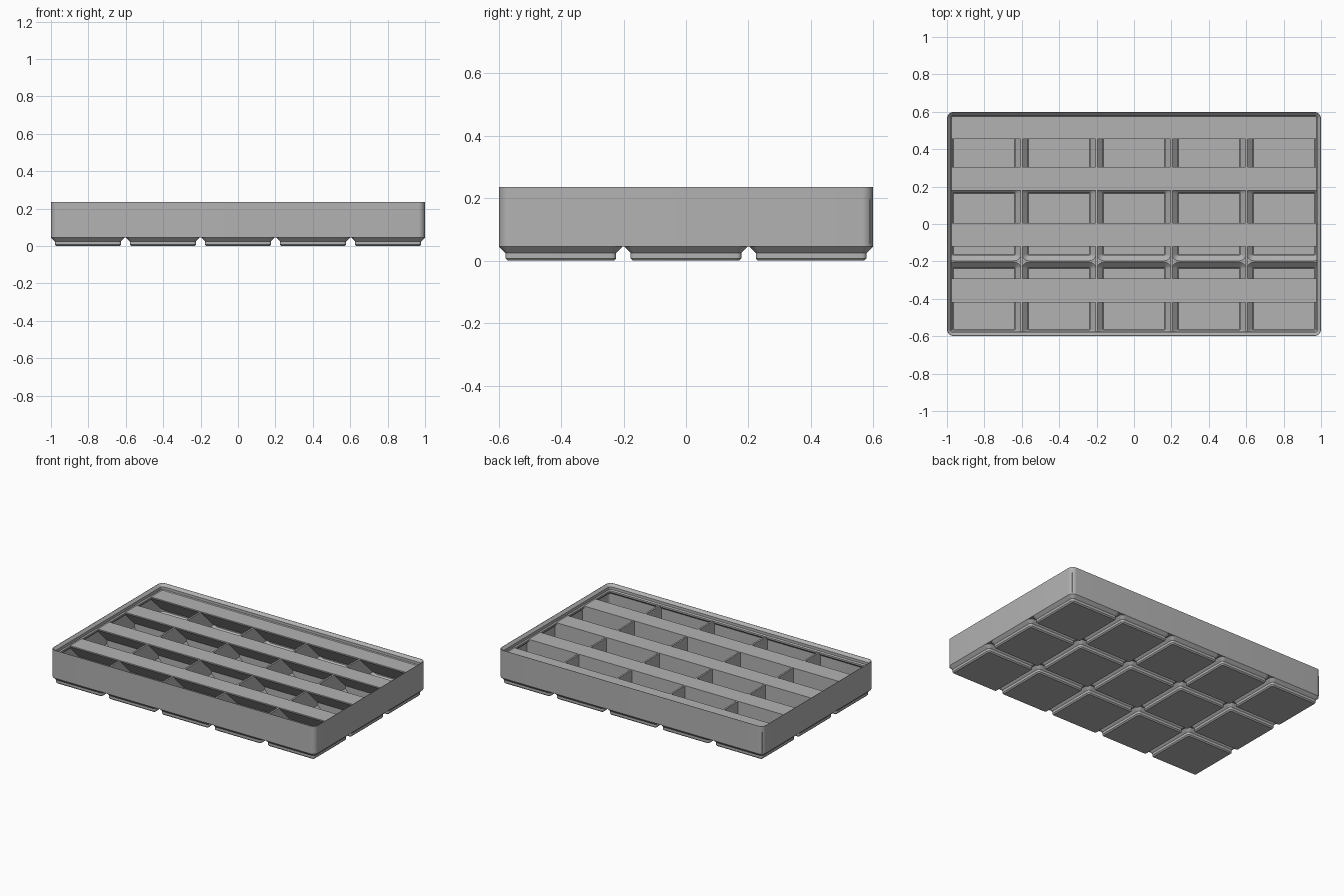
import bpy, bmesh, math

if "Cube" in bpy.data.objects:
    bpy.data.objects.remove(bpy.data.objects["Cube"])

grey = bpy.data.materials.new("plain grey")
grey.use_nodes = True
COLOUR = (0.45, 0.45, 0.45, 1)
grey.diffuse_color = COLOUR
grey.node_tree.nodes["Principled BSDF"].inputs["Base Color"].default_value = COLOUR

PITCH = 0.401
HX, HY, R = 1.0, 0.599, 0.036
COLS = [i * PITCH for i in range(-2, 3)]
ROWS = [i * PITCH for i in range(-1, 2)]


def finish(name, bm):
    bmesh.ops.recalc_face_normals(bm, faces=bm.faces)
    mesh = bpy.data.meshes.new(name)
    bm.to_mesh(mesh)
    bm.free()
    mesh.materials.append(grey)
    obj = bpy.data.objects.new(name, mesh)
    bpy.context.collection.objects.link(obj)
    return obj


def ring(bm, cx, cy, hx, hy, r, z, seg=8):
    """Rounded rectangle of vertices."""
    verts = []
    for q, (sx, sy) in enumerate([(1, 1), (-1, 1), (-1, -1), (1, -1)]):
        for k in range(seg + 1):
            a = (q + k / seg) * math.pi / 2
            verts.append(bm.verts.new((cx + sx * (hx - r) + r * math.cos(a),
                                       cy + sy * (hy - r) + r * math.sin(a), z)))
    return verts


def loft(bm, cx, cy, hx, hy, r, steps, closed=False):
    """Stack rounded rectangles; each step is (inset, z)."""
    rings = [ring(bm, cx, cy, hx - d, hy - d, max(r - d, 0.004), z) for d, z in steps]
    pairs = list(zip(rings, rings[1:]))
    if closed:
        pairs.append((rings[-1], rings[0]))
    else:
        bm.faces.new(rings[0])
        bm.faces.new(rings[-1])
    n = len(rings[0])
    for a, b in pairs:
        for i in range(n):
            j = (i + 1) % n
            bm.faces.new((a[i], a[j], b[j], b[i]))


def prism(bm, outline, place, start, end):
    """Extrude a 2D outline between two positions."""
    a = [bm.verts.new(place(u, v, start)) for u, v in outline]
    b = [bm.verts.new(place(u, v, end)) for u, v in outline]
    bm.faces.new(a)
    bm.faces.new(b)
    for i in range(len(a)):
        j = (i + 1) % len(a)
        bm.faces.new((a[i], a[j], b[j], b[i]))


def smooth(obj):
    bpy.ops.object.select_all(action='DESELECT')
    obj.select_set(True)
    bpy.context.view_layer.objects.active = obj
    bpy.ops.object.shade_smooth_by_angle(angle=math.radians(30))


# Outer wall with the stepped stacking lip
bm = bmesh.new()
loft(bm, 0, 0, HX, HY, R, [
    (0, 0.0455), (0, 0.236), (0.002, 0.236), (0.018, 0.219), (0.018, 0.201),
    (0.025, 0.194), (0.025, 0.183), (0.0115, 0.169), (0.0115, 0.0455)], closed=True)
smooth(finish("outer_wall", bm))

# Hollow stepped feet, one per grid cell
H = 0.198
POCKET = [(0.034, 0.011), (0.031, 0.014), (0.031, 0.028), (0.0015, 0.0575)]
bm = bmesh.new()
for cx in COLS:
    for cy in ROWS:
        loft(bm, cx, cy, H, H, R, [
            (0.028, 0), (0.0205, 0.0076), (0.0205, 0.025), (0, 0.0455)] + POCKET[::-1])
smooth(finish("feet", bm))

# Ridge lattice joining the feet, with the pockets cut out
bm = bmesh.new()
loft(bm, 0, 0, HX - 0.003, HY - 0.003, R, [(0, 0.0455), (0, 0.0575)])
lattice = finish("floor_ridges", bm)
bm = bmesh.new()
for cx in COLS:
    for cy in ROWS:
        loft(bm, cx, cy, H, H, R, POCKET + [(0.0015, 0.08)])
cutter = finish("pocket_cutter", bm)
cutter.hide_render = True
mod = lattice.modifiers.new("pockets", 'BOOLEAN')
mod.operation = 'DIFFERENCE'
mod.solver = 'EXACT'
mod.object = cutter
bpy.ops.object.select_all(action='DESELECT')
lattice.select_set(True)
bpy.context.view_layer.objects.active = lattice
bpy.ops.object.modifier_apply(modifier=mod.name)
bpy.data.objects.remove(cutter)
smooth(lattice)

# Walls between the columns
T = 0.0058
TOP = 0.1945
bm = bmesh.new()
for i in range(4):
    x = (i - 1.5) * PITCH
    prism(bm, [(x - T, 0.05), (x + T, 0.05), (x + T, TOP), (x - T, TOP)],
          lambda u, v, w: (u, w, v), -HY + 0.006, HY - 0.006)
finish("column_dividers", bm)

# Walls between the rows, following the hollow of each foot
DIVIDERS = [-0.2985, 0, 0.2985]
half = [(0.169, 0.008), (0.172, 0.027), (0.198, 0.05), (0.198, TOP)]
bm = bmesh.new()
for cx in COLS:
    outline = [(cx + x, z) for x, z in half] + [(cx - x, z) for x, z in half[::-1]]
    for y in DIVIDERS:
        prism(bm, outline, lambda u, v, w: (u, w, v), y - T, y + T)
finish("row_dividers", bm)

# Label shelves with sloped undersides at the back of every row
bm = bmesh.new()
for front, back in [(y - 0.12, y + T) for y in DIVIDERS] + [(0.455, 0.59)]:
    prism(bm, [(front, 0.196), (back, 0.196), (back, 0.188 - (back - front)), (front, 0.188)],
          lambda u, v, w: (w, u, v), -0.99, 0.99)
finish("label_shelves", bm)
